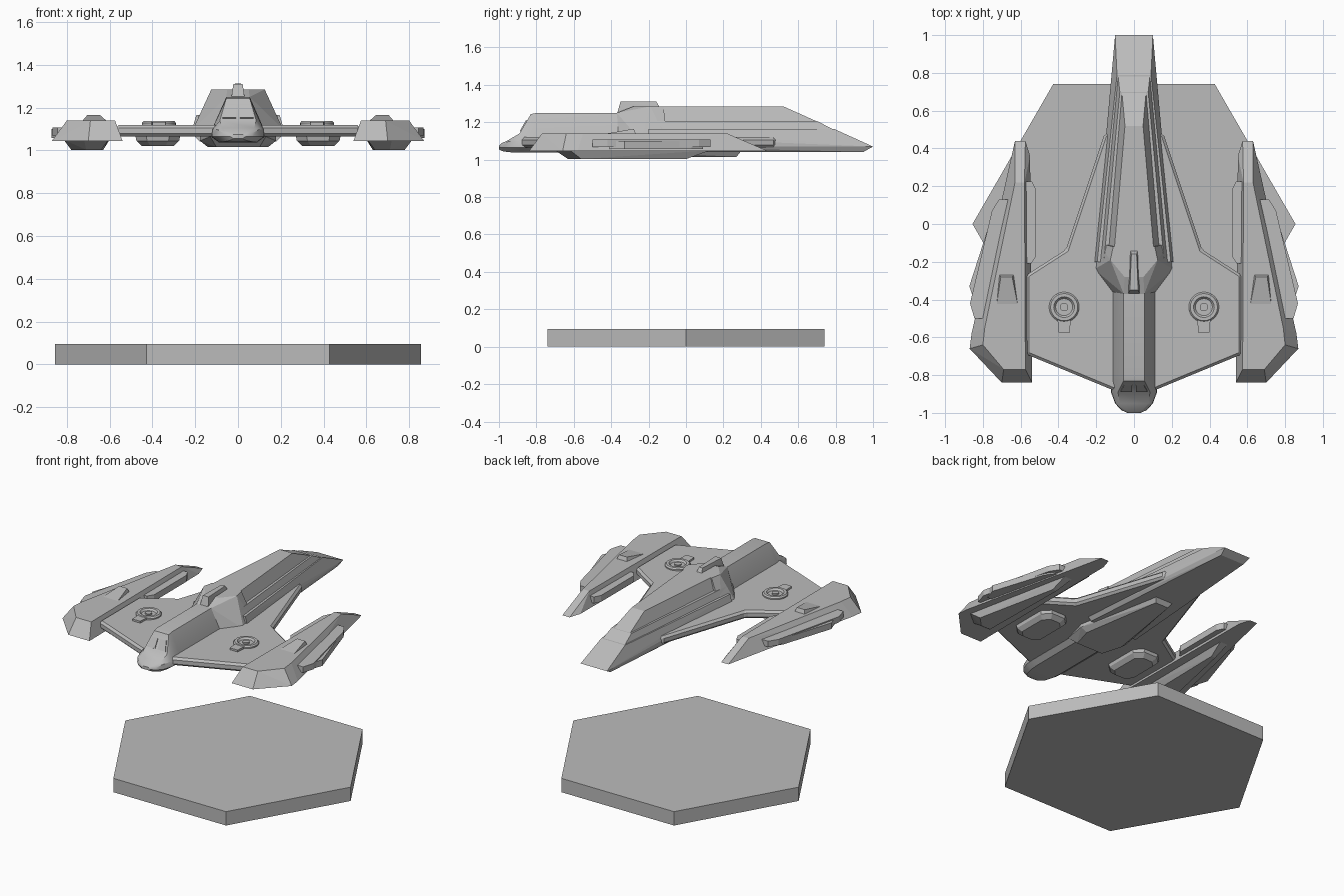
import bpy, bmesh, math

cube = bpy.data.objects.get("Cube")
if cube:
    bpy.data.objects.remove(cube, do_unlink=True)

GREY = (0.5, 0.5, 0.5, 1.0)
mat = bpy.data.materials.new("plain grey")
mat.use_nodes = True
mat.diffuse_color = GREY
mat.node_tree.nodes["Principled BSDF"].inputs["Base Color"].default_value = GREY


def finish(name, bm):
    bmesh.ops.recalc_face_normals(bm, faces=bm.faces)
    mesh = bpy.data.meshes.new(name)
    bm.to_mesh(mesh)
    bm.free()
    mesh.materials.append(mat)
    ob = bpy.data.objects.new(name, mesh)
    bpy.context.collection.objects.link(ob)
    return ob


def hull(name, pts, side=1):
    """Convex faceted block around the points; side=-1 mirrors it."""
    bm = bmesh.new()
    for x, y, z in pts:
        bm.verts.new((x * side, y, z))
    res = bmesh.ops.convex_hull(bm, input=bm.verts)
    junk = [e for e in res["geom_interior"] + res["geom_unused"]
            if isinstance(e, bmesh.types.BMVert)]
    bmesh.ops.delete(bm, geom=list(set(junk)), context="VERTS")
    bmesh.ops.dissolve_limit(bm, angle_limit=0.02, verts=bm.verts, edges=bm.edges)
    return finish(name, bm)


def both(pts):
    return pts + [(-x, y, z) for x, y, z in pts]


def level(z, outline):
    return [(x, y, z) for x, y in outline]


def loft(name, rings):
    """Skin closed rings of equal length and cap both ends."""
    bm = bmesh.new()
    loops = [[bm.verts.new(p) for p in ring] for ring in rings]
    n = len(loops[0])
    for a, b in zip(loops, loops[1:]):
        for i in range(n):
            j = (i + 1) % n
            bm.faces.new((a[i], a[j], b[j], b[i]))
    bm.faces.new(loops[0])
    bm.faces.new(loops[-1])
    return finish(name, bm)


def circle(cx, cy, r, z, n=24):
    return [(cx + r * math.cos(math.tau * i / n), cy + r * math.sin(math.tau * i / n), z)
            for i in range(n)]


def smooth(ob):
    bpy.ops.object.select_all(action="DESELECT")
    ob.select_set(True)
    bpy.context.view_layer.objects.active = ob
    bpy.ops.object.shade_smooth_by_angle(angle=math.radians(30))


# Hexagonal stand
loft("stand", [circle(0, 0, 0.855, z, 6) for z in (0, 0.095)])

# Wing plate with chamfered rim
half = [(0.11, -0.88), (0.57, -0.69), (0.57, -0.27), (0.36, -0.135), (0.155, 0.48)]
outline = half + [(-x, y) for x, y in reversed(half)]
wing = loft("wing_plate", [level(z, outline) for z in (1.065, 1.12)])
bevel = wing.modifiers.new("rim", "BEVEL")
bevel.width = 0.014
bevel.segments = 1

# Forward fuselage with rounded nose: y, bottom half width, bottom z, half width, top half width, top z
stations = [
    (-1.00, 0.02, 1.055, 0.035, 0.02, 1.075),
    (-0.985, 0.04, 1.046, 0.068, 0.045, 1.088),
    (-0.95, 0.07, 1.04, 0.1, 0.075, 1.105),
    (-0.89, 0.085, 1.038, 0.122, 0.085, 1.14),
    (-0.83, 0.09, 1.038, 0.125, 0.055, 1.243),
    (-0.80, 0.09, 1.038, 0.125, 0.055, 1.25),
    (-0.28, 0.09, 1.04, 0.125, 0.055, 1.25),
]
rings = []
for y, bw, bz, w, tw, tz in stations:
    side = [(bw, bz), (w, 1.064), (w * 0.97, min(1.1, tz - 0.008)), (tw, tz)]
    rings.append([(x, y, z) for x, z in side] + [(-x, y, z) for x, z in reversed(side)])
smooth(loft("forward_fuselage", rings))

# Shoulder block where the fuselage widens
hull("shoulder", both([
    (0.055, -0.37, 1.25), (0.12, -0.36, 1.1), (0.21, -0.24, 1.1), (0.05, -0.28, 1.285),
    (0.125, -0.19, 1.285), (0.195, -0.1, 1.1), (0.11, -0.12, 1.285)]))

# Terraced spine, each tier cut by the same sloping tail
hull("spine_lower_tier", both([
    (0.195, -0.2, 1.165), (0.09, 0.79, 1.165), (0.208, -0.2, 1.12), (0.092, 0.89, 1.12),
    (0.208, -0.2, 1.07), (0.1, 1.0, 1.07), (0.18, -0.2, 1.042), (0.09, 0.95, 1.042)]))
hull("spine_middle_tier", both([
    (0.16, -0.2, 1.207), (0.075, 0.7, 1.207), (0.178, -0.2, 1.16), (0.085, 0.79, 1.16)]))
hull("spine_upper_tier", both([
    (0.11, -0.2, 1.285), (0.048, 0.52, 1.285), (0.142, -0.2, 1.2), (0.065, 0.71, 1.2)]))

# Dorsal fin
hull("dorsal_fin", both([
    (0.032, -0.37, 1.24), (0.022, -0.35, 1.31), (0.014, -0.16, 1.312),
    (0.02, -0.14, 1.28), (0.032, -0.3, 1.24), (0.02, -0.15, 1.24)]))

# Belly keel
hull("belly_keel", both([
    (0.178, -0.3, 1.065), (0.13, -0.48, 1.065), (0.075, 0.31, 1.065),
    (0.178, -0.3, 1.045), (0.14, -0.29, 1.015), (0.1, -0.43, 1.015), (0.05, 0.27, 1.015)]))

for s, label in ((1, "left"), (-1, "right")):
    # Cockpit window plate
    pane = [(0.01, -0.85, 1.209), (0.052, -0.85, 1.209), (0.072, -0.884, 1.150), (0.01, -0.884, 1.150)]
    hull(label + "_window", pane + [(x, y - 0.005, z + 0.003) for x, y, z in pane], s)

    # Engine pod
    hull(label + "_pod",
         level(1.045, [(0.54, -0.84), (0.70, -0.84), (0.87, -0.66), (0.86, -0.58),
                       (0.63, 0.44), (0.575, 0.44), (0.55, 0.36)])
         + level(1.14, [(0.575, -0.77), (0.69, -0.77), (0.80, -0.64), (0.79, -0.55),
                        (0.63, 0.22), (0.58, 0.22)]), s)
    hull(label + "_pod_keel",
         level(1.05, [(0.605, -0.7), (0.72, -0.7), (0.815, -0.62), (0.66, 0.13), (0.6, 0.13)])
         + level(1.003, [(0.64, -0.63), (0.71, -0.63), (0.78, -0.56), (0.66, 0.0), (0.63, 0.0)]), s)

    # Wedge on top of the pod
    hull(label + "_pod_wedge",
         level(1.13, [(0.605, -0.48), (0.735, -0.48), (0.715, -0.265), (0.635, -0.265)])
         + level(1.165, [(0.645, -0.28), (0.705, -0.28)]), s)

    # Outer rail along the pod, with a thicker core
    for part, y0, y1, low, high, out in (("rail", -0.5, 0.13, 1.068, 1.108, 0.0),
                                         ("rail_core", -0.41, 0.09, 1.058, 1.1, 0.004)):
        rail = [(0.80, y0), (0.845, y0), (0.868 + out, y0 + 0.08),
                (0.752 + out, y1 - 0.06), (0.715, y1), (0.66, y1)]
        hull(label + "_pod_" + part, level(low, rail) + level(high, rail), s)

    # Inner rail
    inner = [(0.60, -0.21), (0.545, -0.21), (0.518, -0.17), (0.518, 0.18), (0.54, 0.225), (0.60, 0.225)]
    hull(label + "_pod_inner_rail", level(1.068, inner) + level(1.112, inner), s)

    # Round mount on the wing, with a foot
    cx, cy = 0.37 * s, -0.44
    ring = [(0.08, 1.11), (0.08, 1.128), (0.072, 1.137), (0.055, 1.137),
            (0.045, 1.125), (0.022, 1.125), (0.022, 1.134)]
    smooth(loft(label + "_wing_mount", [circle(cx, cy, r, z) for r, z in ring]))
    foot = [(0.335, -0.5), (0.405, -0.5), (0.4, -0.575), (0.34, -0.575)]
    hull(label + "_mount_foot", level(1.11, foot) + level(1.133, foot), s)

    # Octagonal block under the wing
    def octagon(z, w, l, c):
        return [(0.375 + a * u, -0.45 + b * v, z) for a in (1, -1) for b in (1, -1)
                for u, v in ((w, l - c), (w - c, l))]
    hull(label + "_under_block", octagon(1.07, 0.105, 0.17, 0.05)
         + octagon(1.045, 0.1, 0.165, 0.05) + octagon(1.02, 0.075, 0.135, 0.04), s)
